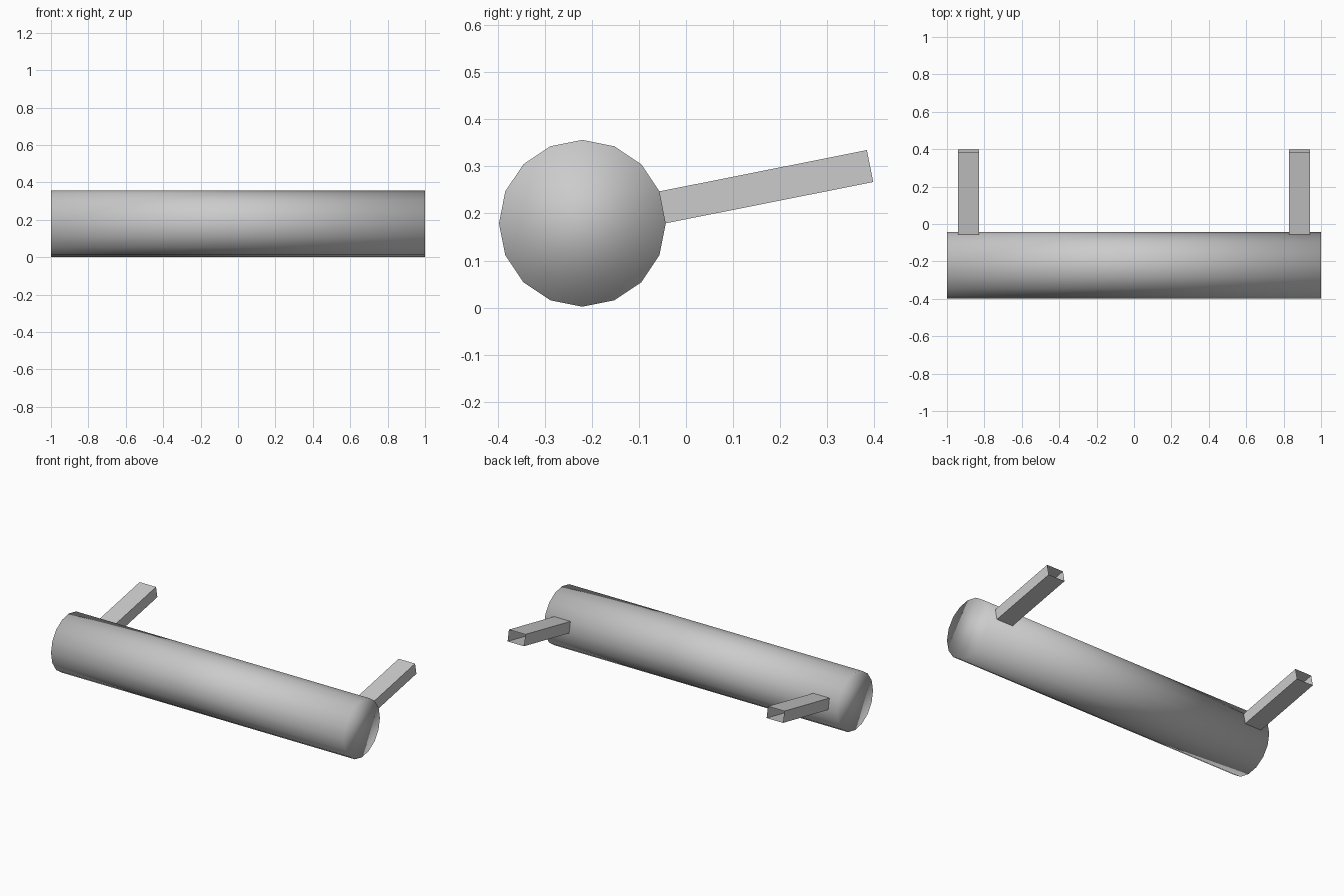
import bpy, bmesh
from math import pi, cos, sin

if "Cube" in bpy.data.objects:
    bpy.data.objects.remove(bpy.data.objects["Cube"])

R, CY, CZ = 0.177, -0.22, 0.179   # roller radius and axis position
SIDES = 16


def rim(i):
    a = 2 * pi * i / SIDES
    return CY + R * cos(a), CZ + R * sin(a)


def make(name, bm, smooth):
    bmesh.ops.recalc_face_normals(bm, faces=bm.faces)
    for f in bm.faces:
        f.smooth = smooth
    me = bpy.data.meshes.new(name)
    bm.to_mesh(me)
    bm.free()
    ob = bpy.data.objects.new(name, me)
    bpy.context.collection.objects.link(ob)
    return ob


# Roller: 16-sided capped drum, smooth all over including the caps
bm = bmesh.new()
ends = [[bm.verts.new((x, *rim(i))) for i in range(SIDES)] for x in (-1, 1)]
for i in range(SIDES):
    j = (i + 1) % SIDES
    bm.faces.new((ends[0][i], ends[0][j], ends[1][j], ends[1][i]))
for loop in ends:
    bm.faces.new(loop)
make("roller", bm, True)

# Arms: open square tubes continuing out from one facet of the roller
length = 0.449
dy, dz = length * cos(pi / SIDES), length * sin(pi / SIDES)
for name, side in (("left_arm", -1), ("right_arm", 1)):
    bm = bmesh.new()
    (y0, z0), (y1, z1) = rim(0), rim(1)
    xa, xb = side * 0.829, side * 0.941
    section = [(xa, y0, z0), (xb, y0, z0), (xb, y1, z1), (xa, y1, z1)]
    near = [bm.verts.new(p) for p in section]
    far = [bm.verts.new((x, y + dy, z + dz)) for x, y, z in section]
    for i in range(4):
        j = (i + 1) % 4
        bm.faces.new((near[i], near[j], far[j], far[i]))
    make(name, bm, False)
